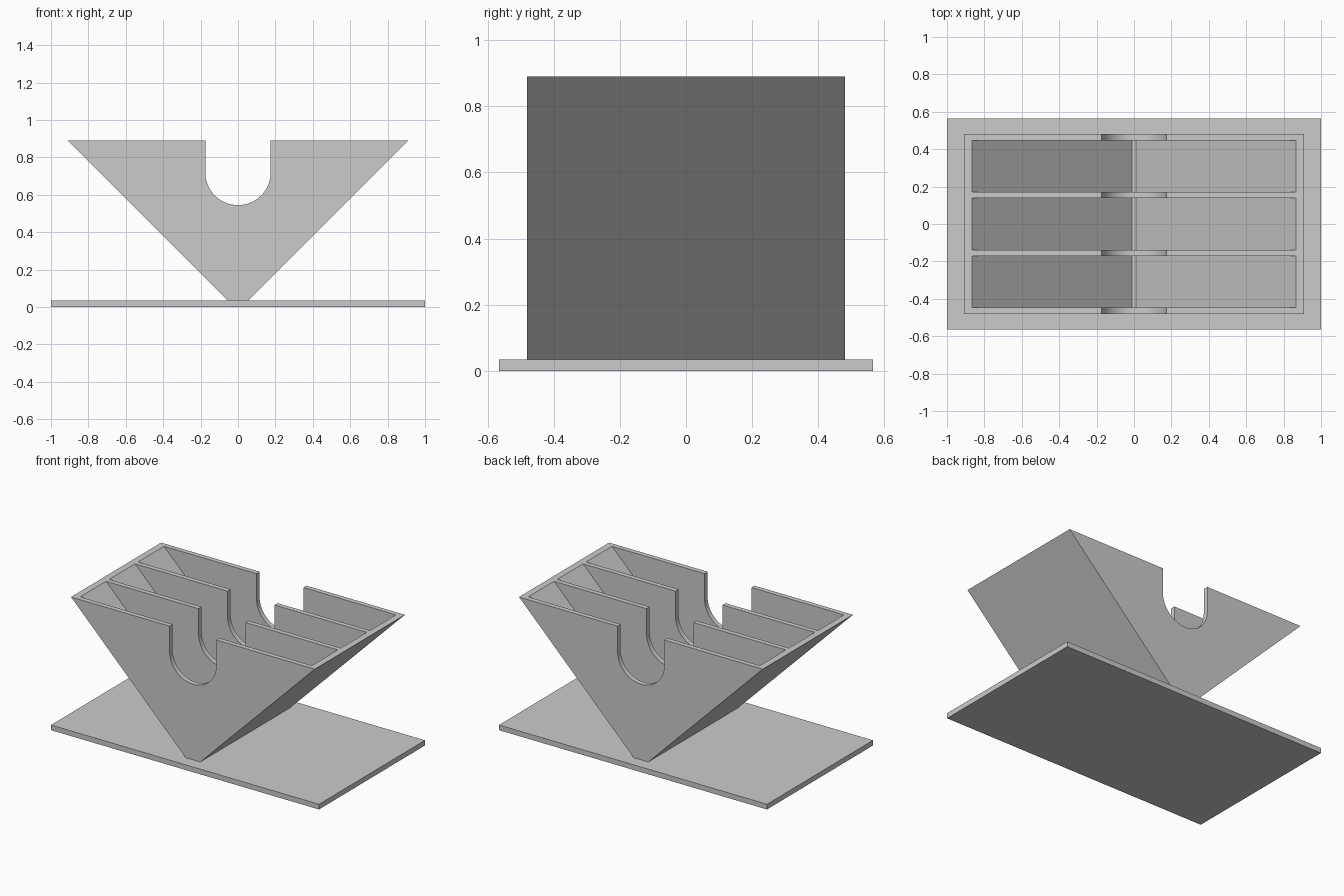
import bpy, math

cube = bpy.data.objects.get("Cube")
if cube:
    bpy.data.objects.remove(cube, do_unlink=True)

BASE_TOP, TOP = 0.035, 0.89
HALF_TOP, HALF_BOTTOM = 0.91, 0.055
RIM = 0.045            # horizontal thickness of the sloped walls
HALF_DEPTH, WALL = 0.48, 0.033
NOTCH_R, NOTCH_Z = 0.175, 0.72

grey = bpy.data.materials.new("plain grey")
grey.use_nodes = True
colour = (0.6, 0.6, 0.6, 1)
grey.diffuse_color = colour
grey.node_tree.nodes["Principled BSDF"].inputs["Base Color"].default_value = colour


def prism(name, profile, y0, y1):
    """Extrude a counter-clockwise x-z profile from y0 to y1."""
    n = len(profile)
    verts = [(x, y, z) for y in (y0, y1) for x, z in profile]
    faces = [list(range(n)), list(range(2 * n - 1, n - 1, -1))]
    faces += [[i, i + n, (i + 1) % n + n, (i + 1) % n] for i in range(n)]
    mesh = bpy.data.meshes.new(name)
    mesh.from_pydata(verts, [], faces)
    mesh.materials.append(grey)
    obj = bpy.data.objects.new(name, mesh)
    bpy.context.collection.objects.link(obj)
    return obj


# Flat base plate
prism("base_plate", [(-1, 0), (1, 0), (1, BASE_TOP), (-1, BASE_TOP)], -0.565, 0.565)

# V-shaped body with the rounded notch running through it
arc = [(NOTCH_R * math.cos(a), NOTCH_Z - NOTCH_R * math.sin(a))
       for a in (math.pi * i / 32 for i in range(33))]
body = prism("v_tray",
             [(-HALF_BOTTOM, BASE_TOP), (HALF_BOTTOM, BASE_TOP), (HALF_TOP, TOP),
              (NOTCH_R, TOP)] + arc + [(-NOTCH_R, TOP), (-HALF_TOP, TOP)],
             -HALF_DEPTH, HALF_DEPTH)

# Three pockets cut between the dividers
pocket = (2 * HALF_DEPTH - 4 * WALL) / 3
low, high = BASE_TOP - 0.005, TOP + 0.1


def inner(z):
    return HALF_TOP - RIM - (TOP - z)


for i in range(3):
    y = -HALF_DEPTH + WALL + i * (pocket + WALL)
    cutter = prism("pocket_cutter",
                   [(-inner(low), low), (inner(low), low),
                    (inner(high), high), (-inner(high), high)], y, y + pocket)
    cutter.hide_render = True
    mod = body.modifiers.new("pocket", "BOOLEAN")
    mod.operation, mod.solver, mod.object = "DIFFERENCE", "EXACT", cutter
    bpy.context.view_layer.objects.active = body
    bpy.ops.object.modifier_apply(modifier=mod.name)
    bpy.data.objects.remove(cutter, do_unlink=True)

# Smooth the notch curve while keeping the corners crisp
bpy.ops.object.select_all(action="DESELECT")
body.select_set(True)
bpy.context.view_layer.objects.active = body
bpy.ops.object.shade_smooth_by_angle(angle=math.radians(25))
